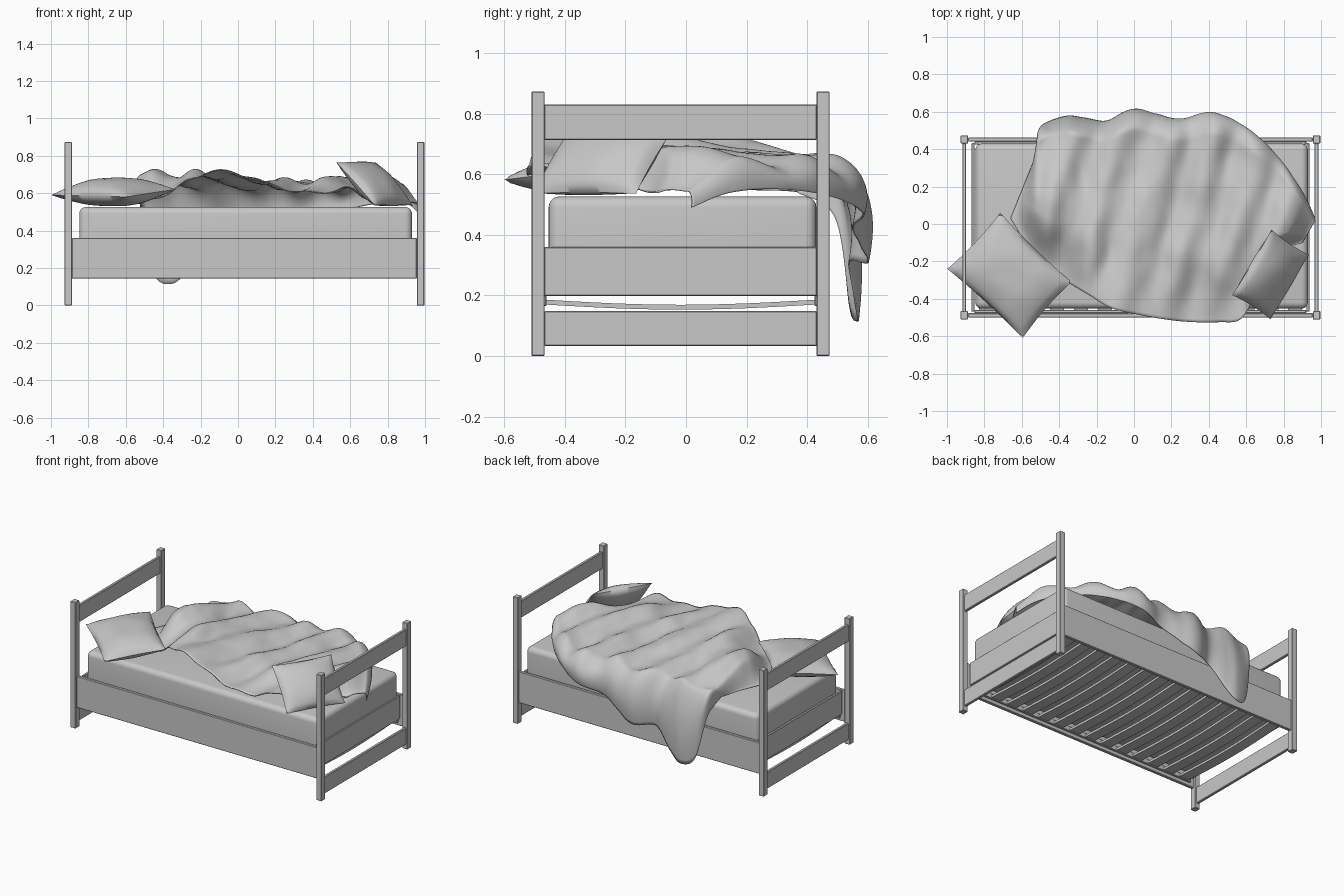
import bpy, bmesh, math
from mathutils import Vector, noise

if "Cube" in bpy.data.objects:
    bpy.data.objects.remove(bpy.data.objects["Cube"], do_unlink=True)

grey = bpy.data.materials.new("plain grey")
grey.use_nodes = True
grey.diffuse_color = (0.58, 0.58, 0.58, 1)
grey.node_tree.nodes["Principled BSDF"].inputs["Base Color"].default_value = grey.diffuse_color


def finish(name, bm, smooth=None):
    bmesh.ops.recalc_face_normals(bm, faces=bm.faces)
    mesh = bpy.data.meshes.new(name)
    bm.to_mesh(mesh)
    bm.free()
    mesh.materials.append(grey)
    obj = bpy.data.objects.new(name, mesh)
    bpy.context.collection.objects.link(obj)
    if smooth:
        bpy.ops.object.select_all(action='DESELECT')
        obj.select_set(True)
        bpy.context.view_layer.objects.active = obj
        bpy.ops.object.shade_smooth_by_angle(angle=math.radians(smooth))
    return obj


def box(name, x, y, z, bevel=0.003, segments=1, smooth=None):
    """Box from (min, max) ranges, with softened edges."""
    bm = bmesh.new()
    bmesh.ops.create_cube(bm, size=1)
    for v in bm.verts:
        v.co = [lo + (c + 0.5) * (hi - lo) for c, (lo, hi) in zip(v.co, (x, y, z))]
    bmesh.ops.bevel(bm, geom=bm.edges[:], offset=bevel, segments=segments,
                    profile=0.5, affect='EDGES')
    return finish(name, bm, smooth)


def sheet(bm, fn, nu, nv):
    """Grid of quads following fn(u, v), both from 0 to 1."""
    rows = [[bm.verts.new(fn(i / nu, j / nv)) for j in range(nv + 1)] for i in range(nu + 1)]
    for a, b in zip(rows, rows[1:]):
        for j in range(nv):
            bm.faces.new((a[j], b[j], b[j + 1], a[j + 1]))


# Bed frame
LEFT, RIGHT, FRONT, BACK = -0.907, 0.976, -0.488, 0.452
P = 0.02
for end, x in (("right", LEFT), ("left", RIGHT)):
    for side, y in (("front", FRONT), ("back", BACK)):
        box(f"{end}_{side}_post", (x - P, x + P), (y - P - 0.002, y + P + 0.002), (0, 0.873))
    span = (FRONT + P, BACK - P)
    box(f"{end}_top_rail", (x - 0.01, x + 0.01), span, (0.713, 0.83))
    box(f"{end}_bottom_rail", (x - 0.01, x + 0.01), span, (0.033, 0.148))
    inner = x + math.copysign(0.046, -x)
    box(f"{end}_end_board", (inner - 0.009, inner + 0.009), span, (0.198, 0.36))
for side, y, inward in (("front", FRONT, 1), ("back", BACK, -1)):
    box(f"{side}_side_board", (LEFT + P, RIGHT - P), (y - 0.011, y + 0.011), (0.143, 0.36))
    ledge = sorted((y + inward * 0.011, y + inward * 0.028))
    box(f"{side}_slat_ledge", (LEFT + 0.055, RIGHT - 0.055), ledge, (0.165, 0.2))

# Sagging slats
for i in range(14):
    cx = LEFT + 0.115 + i * (RIGHT - LEFT - 0.23) / 13
    bm = bmesh.new()

    def slat(u, v):
        return (cx + (u - 0.5) * 0.075, FRONT + 0.02 + v * 0.9,
                0.186 - 0.017 * math.sin(math.pi * v))
    sheet(bm, slat, 1, 12)
    geom = bmesh.ops.extrude_face_region(bm, geom=bm.faces[:])["geom"]
    bmesh.ops.translate(bm, verts=[g for g in geom if isinstance(g, bmesh.types.BMVert)],
                        vec=(0, 0, -0.016))
    finish(f"slat_{i + 1}", bm, 30)

# Mattress
box("mattress", (-0.848, 0.93), (-0.453, 0.43), (0.2, 0.526), 0.035, 5, 40)

# Blanket columns along the bed: front x, y, z, then back x, y and hem height
COLUMNS = [
    (-0.66, 0.03, 0.55, -0.52, 0.37, 0.54),
    (-0.54, -0.16, 0.56, -0.51, 0.50, 0.46),
    (-0.44, -0.26, 0.58, -0.45, 0.55, 0.17),
    (-0.34, -0.32, 0.62, -0.36, 0.575, 0.115),
    (-0.24, -0.38, 0.68, -0.27, 0.56, 0.18),
    (-0.12, -0.45, 0.72, -0.15, 0.55, 0.31),
    (0.05, -0.49, 0.69, 0.0, 0.615, 0.31),
    (0.25, -0.52, 0.62, 0.23, 0.555, 0.42),
    (0.45, -0.525, 0.60, 0.42, 0.59, 0.47),
    (0.58, -0.50, 0.63, 0.61, 0.50, 0.52),
    (0.68, -0.30, 0.57, 0.79, 0.33, 0.55),
    (0.78, -0.15, 0.55, 0.91, 0.15, 0.54),
    (0.90, -0.10, 0.54, 0.97, 0.02, 0.49),
]


def column(u):
    """Smooth blend through the column table."""
    last = len(COLUMNS) - 1
    i = min(int(u * last), last - 1)
    t = u * last - i
    a, b, c, d = (COLUMNS[max(0, min(last, k))] for k in range(i - 1, i + 3))
    return [0.5 * (2 * q + (r - p) * t + (2 * p - 5 * q + 4 * r - s) * t * t
                   + (3 * q - p - 3 * r + s) * t ** 3) for p, q, r, s in zip(a, b, c, d)]


def ease(t):
    t = max(0.0, min(1.0, t))
    return t * t * (3 - 2 * t)


def blanket(u, v):
    fx, fy, fz, bx, by, hem = column(u)
    s = min(1, v / 0.7)
    drop = max(0, (v - 0.7) / 0.3)
    reach = 0.9 * s + 0.1 * math.sin(drop * math.pi * 0.65)
    x, y = fx + (bx - fx) * reach, fy + (by - fy) * reach
    ends = ease(min(u, 1 - u) / 0.09)
    crease = noise.noise(Vector((x * 5, y * 3, 1))) + 0.4 * noise.noise(Vector((x * 12, y * 7, 4)))
    fold = math.cos(25 * (x - 0.044 - 0.3 * y) + 1.2 * noise.noise(Vector((x * 3, y * 2, 7))))
    hollow = math.exp(-((x - 0.28) ** 2 + (y - 0.08) ** 2) / 0.02)
    crown = 0.55 + ends * (0.12 + 0.025 * ease((0.2 - x) / 0.5) - 0.03 * hollow)
    back = 0.545 + ends * 0.09
    z = fz + (crown - fz) * ease(s / 0.4) + (back - crown) * ease((s - 0.5) / 0.5)
    z += ends * (0.4 + 0.6 * ease(s / 0.3)) * (0.02 * fold + 0.022 * crease)
    if drop == 0:
        z = max(z, 0.538)
    return (x, y + 0.02 * drop * crease, z + (hem - z) * drop ** 1.5)


bm = bmesh.new()
sheet(bm, blanket, 110, 80)
cover = finish("blanket", bm, 60)
solid = cover.modifiers.new("thickness", 'SOLIDIFY')
solid.thickness = 0.006
solid.offset = 0


# Pillows
def pillow(name, corners, half):
    a, b, c, d = map(Vector, corners)
    normal = (b - a).cross(d - a).normalized()
    bm = bmesh.new()
    for sign in (1, -1):
        def surface(u, v):
            p, q = 2 * u - 1, 2 * v - 1
            s = 0.5 + 0.5 * p * (1 - 0.04 * (1 - q * q))
            t = 0.5 + 0.5 * q * (1 - 0.04 * (1 - p * p))
            flat = a.lerp(b, s).lerp(d.lerp(c, s), t)
            plump = max(0, (1 - p * p) * (1 - q * q)) ** 0.5
            dent = 1 + 0.12 * noise.noise(flat * 7)
            return flat + normal * (sign * half * plump * dent)
        sheet(bm, surface, 24, 24)
    bmesh.ops.remove_doubles(bm, verts=bm.verts, dist=0.0005)
    finish(name, bm, 60)


pillow("large_pillow", [(-0.998, -0.24, 0.59), (-0.715, 0.06, 0.64),
                        (-0.335, -0.31, 0.62), (-0.595, -0.61, 0.58)], 0.075)
pillow("small_pillow", [(0.525, -0.38, 0.765), (0.735, -0.03, 0.765),
                        (0.935, -0.165, 0.535), (0.73, -0.51, 0.535)], 0.06)
